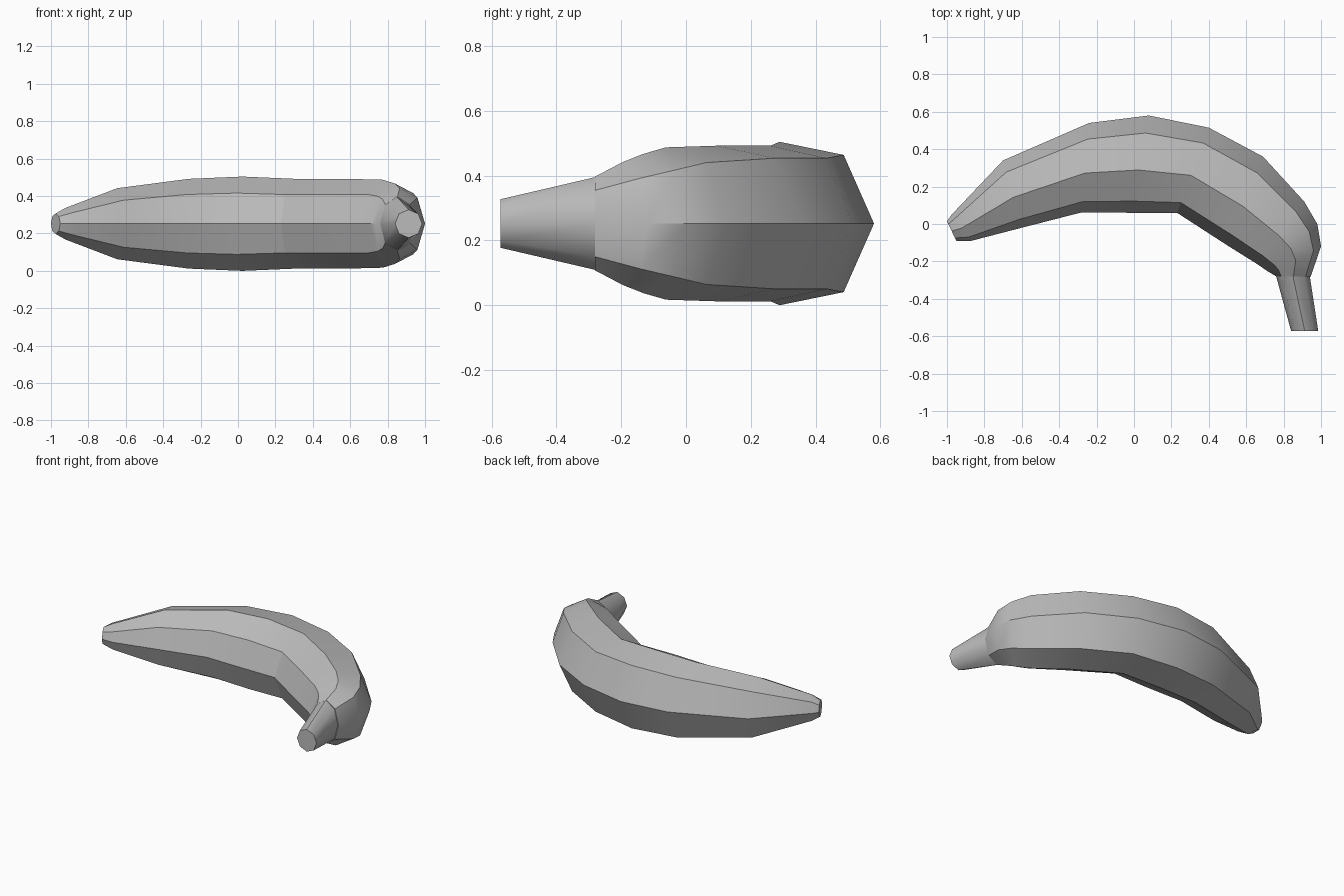
import bpy, bmesh, math

cube = bpy.data.objects.get("Cube")
if cube:
    bpy.data.objects.remove(cube, do_unlink=True)

grey = bpy.data.materials.new("soft_grey")
grey.use_nodes = True
colour = (0.5, 0.5, 0.5, 1)
grey.diffuse_color = colour
grey.node_tree.nodes["Principled BSDF"].inputs["Base Color"].default_value = colour

MID_Z = 0.252
# Upper half of the ridged section: (share from inner to outer curve, share of height)
RIDGED = [(0, 0), (0.12, 0.65), (0.44, 1), (0.82, 0.84), (1, 0)]
ROUND = [((1 - math.cos(i * math.pi / 4)) / 2, math.sin(i * math.pi / 4)) for i in range(5)]


def section(inner, outer, height, ridge):
    """One closed ring, mirrored about the middle plane."""
    half = []
    for (ua, wa), (ub, wb) in zip(ROUND, RIDGED):
        u, w = ua + (ub - ua) * ridge, wa + (wb - wa) * ridge
        half.append((inner[0] + (outer[0] - inner[0]) * u,
                     inner[1] + (outer[1] - inner[1]) * u, w * height))
    ring = half + [(x, y, -z) for x, y, z in half[-2:0:-1]]
    return [(x, y, MID_Z + z) for x, y, z in ring]


def loft(name, stations, angle):
    bm = bmesh.new()
    rings = [[bm.verts.new(p) for p in section(*s)] for s in stations]
    for a, b in zip(rings, rings[1:]):
        for i in range(len(a)):
            j = (i + 1) % len(a)
            bm.faces.new((a[i], a[j], b[j], b[i]))
    bm.faces.new(rings[0])
    bm.faces.new(rings[-1])
    bmesh.ops.recalc_face_normals(bm, faces=bm.faces)
    mesh = bpy.data.meshes.new(name)
    bm.to_mesh(mesh)
    bm.free()
    mesh.materials.append(grey)
    obj = bpy.data.objects.new(name, mesh)
    bpy.context.collection.objects.link(obj)
    bpy.ops.object.select_all(action="DESELECT")
    obj.select_set(True)
    bpy.context.view_layer.objects.active = obj
    bpy.ops.object.shade_smooth_by_angle(angle=math.radians(angle))
    return obj


# Curved fruit body, blossom end to neck: inner point, outer point, half height, ridge
loft("fruit_body", [
    ((-0.95, -0.09), (-1.0, 0.015), 0.055, 0),
    ((-0.87, -0.09), (-0.975, 0.05), 0.085, 0.2),
    ((-0.60, -0.02), (-0.70, 0.34), 0.19, 0.8),
    ((-0.28, 0.062), (-0.24, 0.54), 0.24, 1),
    ((-0.02, 0.06), (0.08, 0.58), 0.252, 1),
    ((0.23, 0.06), (0.40, 0.515), 0.24, 1),
    ((0.50, -0.115), (0.69, 0.36), 0.24, 1),
    ((0.66, -0.215), (0.91, 0.12), 0.235, 0.7),
    ((0.71, -0.25), (0.98, 0.0), 0.215, 0.4),
    ((0.735, -0.265), (1.0, -0.12), 0.19, 0.2),
    ((0.76, -0.28), (0.945, -0.28), 0.145, 0),
], 30)

# Tapered stem
loft("stem", [
    ((0.76, -0.28), (0.94, -0.28), 0.143, 0),
    ((0.84, -0.572), (0.985, -0.572), 0.075, 0),
], 50)
